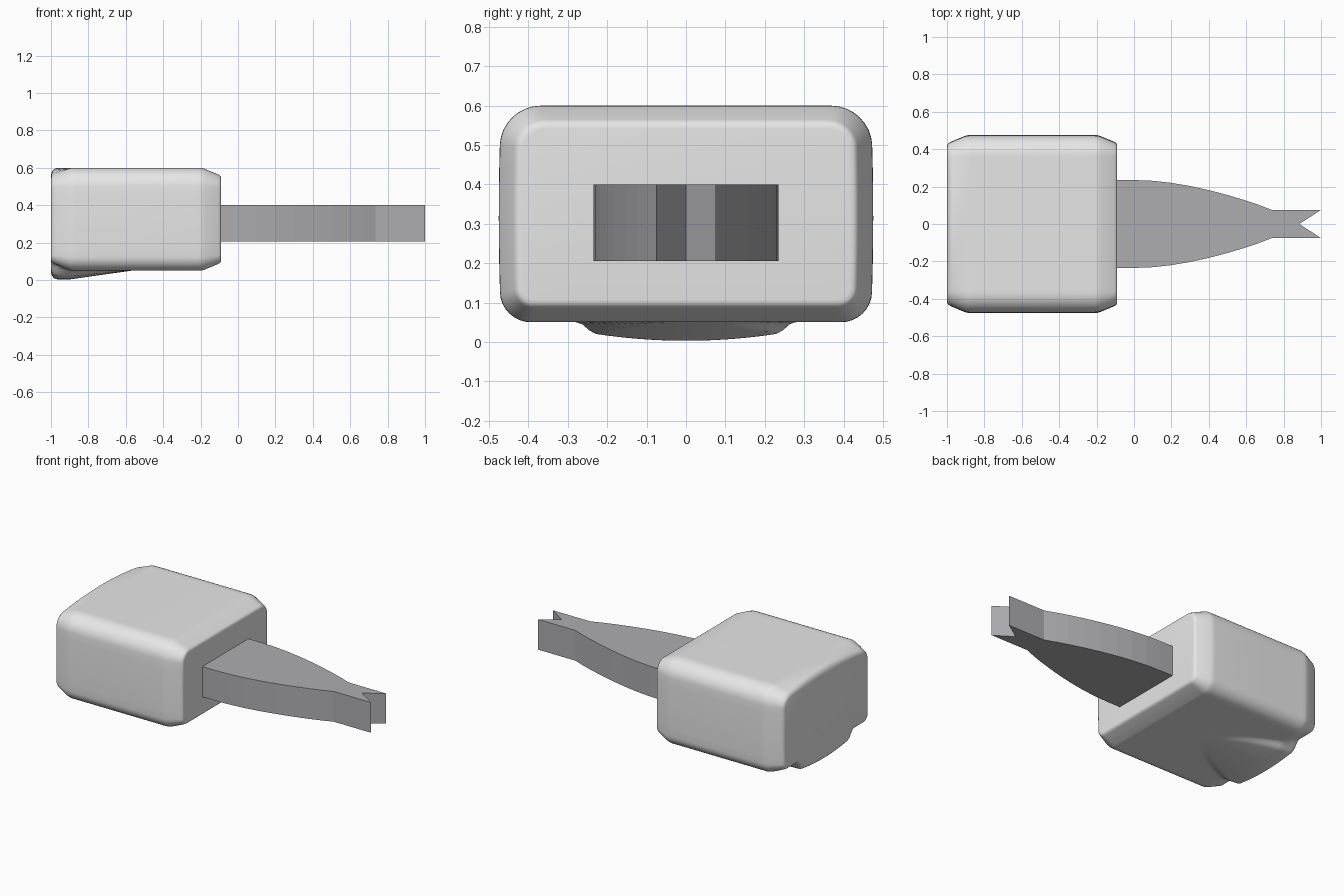
import bpy, bmesh, math

cube = bpy.data.objects.get("Cube")
if cube:
    bpy.data.objects.remove(cube, do_unlink=True)


def material(name, rgb):
    m = bpy.data.materials.new(name)
    m.use_nodes = True
    m.diffuse_color = (*rgb, 1)
    m.node_tree.nodes["Principled BSDF"].inputs["Base Color"].default_value = (*rgb, 1)
    return m


def make_object(name, bm, mat, smooth):
    bmesh.ops.recalc_face_normals(bm, faces=bm.faces)
    mesh = bpy.data.meshes.new(name)
    bm.to_mesh(mesh)
    bm.free()
    mesh.materials.append(mat)
    ob = bpy.data.objects.new(name, mesh)
    bpy.context.collection.objects.link(ob)
    if smooth:
        bpy.ops.object.select_all(action='DESELECT')
        ob.select_set(True)
        bpy.context.view_layer.objects.active = ob
        bpy.ops.object.shade_smooth_by_angle(angle=math.radians(35))
    return ob


def smoothstep(a, b, v):
    t = min(1, max(0, (v - a) / (b - a)))
    return t * t * (3 - 2 * t)


light_grey = material("light grey", (0.8, 0.8, 0.8))
mid_grey = material("mid grey", (0.42, 0.42, 0.44))

TOP, BOTTOM, HALF = 0.6, 0.05, 0.475


def section(inset):
    """Rounded rectangle (y, z) with denser points along top and bottom."""
    w, t, b = HALF - 0.006 - inset, TOP - inset, BOTTOM + inset
    pts = []
    for cy, cz, r, start in ((w, t, 0.1, 0), (-w, t, 0.1, 90),
                             (-w, b, 0.075, 180), (w, b, 0.075, 270)):
        r = r - inset * 0.8
        oy = cy - math.copysign(r, cy)
        oz = cz - r if start < 180 else cz + r
        for i in range(9):
            a = math.radians(start + 90 * i / 8)
            pts.append((oy + r * math.cos(a), oz + r * math.sin(a)))
    out = []
    for i, p in enumerate(pts):
        out.append(p)
        if i % 9 == 8:
            q = pts[(i + 1) % len(pts)]
            n = 48 if i in (8, 26) else 8
            out += [(p[0] + (q[0] - p[0]) * k / n, p[1] + (q[1] - p[1]) * k / n) for k in range(1, n)]
    # gentle outward bulge on the sides
    return [(y * (1 + 0.014 * (1 - ((z - 0.32) / 0.28) ** 2)), z) for y, z in out]


def bump(x, y):
    """Share (0-1) and depth of the thumb bulge under the left end."""
    s = min(1, max(0, (-0.57 - x) / 0.33))
    if s == 0:
        return 0, 0
    u = abs(y) / (0.28 * s ** 0.5)
    share = 1 - smoothstep(0.82, 1.02, u)
    return share, 0.047 * s * share * (1 - 0.55 * min(u, 1) ** 2)


# body: stations along x as (x, inset, end rounding)
stations = [(-0.09, 0.058, 0), (-0.091, 0.048, 0), (-0.096, 0.041, 0), (-0.105, 0.036, 0),
            (-0.18, 0.005, 0), (-0.195, 0.001, 0), (-0.21, 0, 0)]
stations += [(-0.57 - 0.31 * i / 16, 0, 0) for i in range(17)]
stations += [(-0.89, 0.001, 0), (-0.905, 0.005, 0), (-0.94, 0.019, 0), (-0.968, 0.031, 0.001),
             (-0.982, 0.037, 0.006), (-0.99, 0.042, 0.014), (-0.996, 0.048, 0.024), (-1.0, 0.058, 0.038)]
bm = bmesh.new()
rings = []
for x, inset, rounding in stations:
    ring = []
    for y, z in section(inset):
        if x < -0.5:
            if z > 0.45:                       # raised crown on the top edge
                lift = max(0, 1 - (y / 0.4) ** 2)
                z += lift * (inset - rounding) * smoothstep(0.45, TOP - inset, z)
            elif z < 0.12:                     # bulge below the bottom edge
                share, depth = bump(x, y)
                z -= depth + share * (inset - rounding)
        ring.append(bm.verts.new((x, y, z)))
    rings.append(ring)
n = len(rings[0])
for a, b in zip(rings, rings[1:]):
    for i in range(n):
        bm.faces.new((a[i], a[(i + 1) % n], b[(i + 1) % n], b[i]))
bm.faces.new(rings[0])
bm.faces.new(rings[-1])
make_object("body", bm, light_grey, True)

# tongue: tapered flat bar with a forked tip
half = [(-0.15, 0.235), (0.0, 0.235), (0.1, 0.231), (0.2, 0.22), (0.3, 0.203), (0.4, 0.181),
        (0.5, 0.155), (0.6, 0.125), (0.67, 0.101), (0.735, 0.076), (1.0, 0.076)]
outline = half + [(0.885, 0.0)] + [(x, -y) for x, y in reversed(half)]
bm = bmesh.new()
face = bm.faces.new([bm.verts.new((x, y, 0.205)) for x, y in outline])
extruded = bmesh.ops.extrude_face_region(bm, geom=[face], use_keep_orig=True)
for v in extruded["geom"]:
    if isinstance(v, bmesh.types.BMVert):
        v.co.z = 0.4
make_object("tongue", bm, mid_grey, False)
